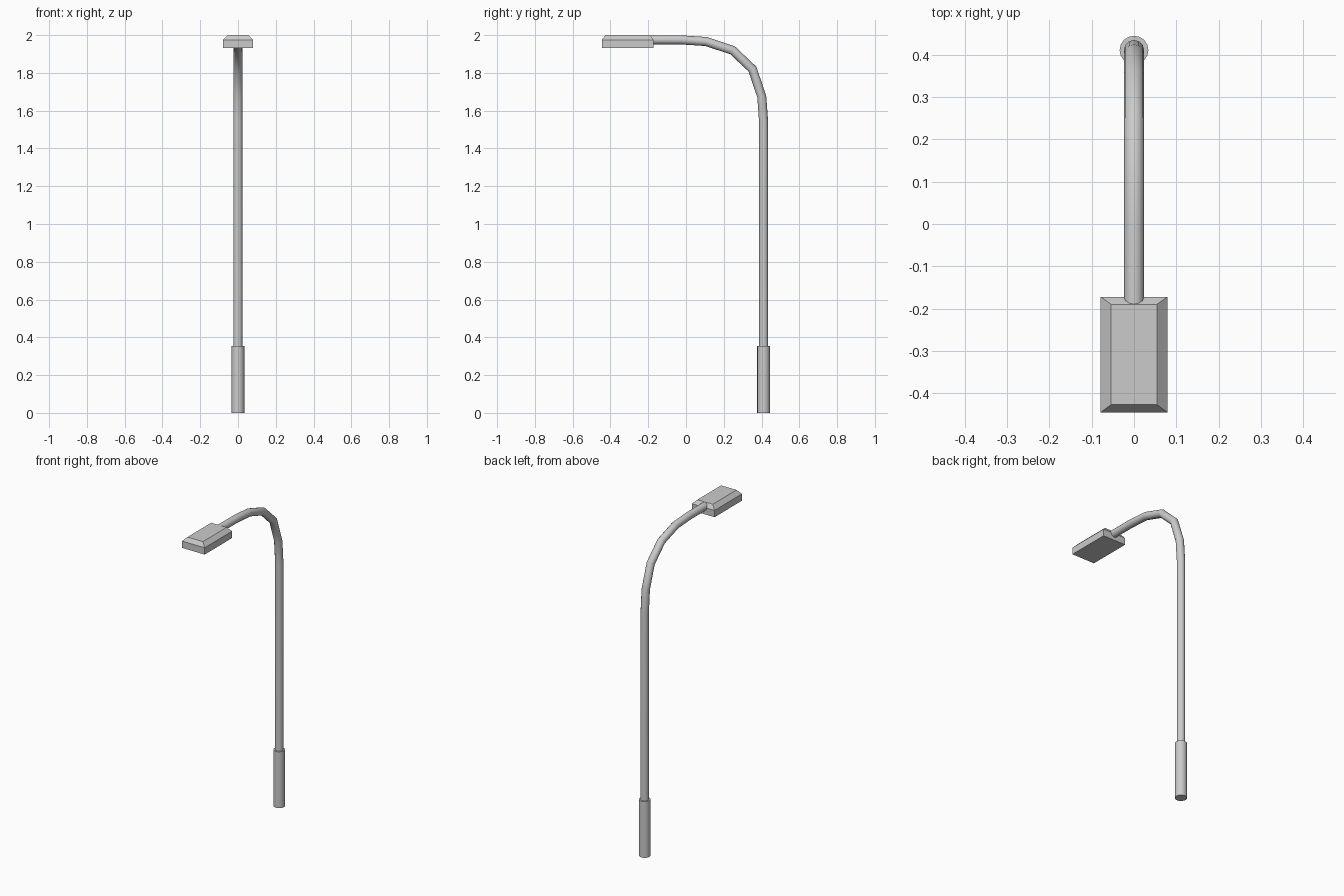
import bpy, bmesh
from math import radians

if "Cube" in bpy.data.objects:
    bpy.data.objects.remove(bpy.data.objects["Cube"])

POLE_Y = 0.411

# Base sleeve
bpy.ops.mesh.primitive_cylinder_add(vertices=16, radius=0.034, depth=0.355,
                                    location=(0, POLE_Y, 0.1775))
base = bpy.context.object
base.name = "base_sleeve"
bpy.ops.object.shade_smooth_by_angle(angle=radians(40))

# Pole and curved arm: one tube along a faceted path (y, z)
path = [(POLE_Y, 0.30), (POLE_Y, 1.54), (0.401, 1.675), (0.352, 1.82),
        (0.246, 1.92), (0.106, 1.966), (-0.03, 1.975), (-0.20, 1.975)]
curve = bpy.data.curves.new("pole_and_arm", "CURVE")
curve.dimensions = "3D"
curve.bevel_depth = 0.024
curve.bevel_resolution = 4
curve.use_fill_caps = True
spline = curve.splines.new("POLY")
spline.points.add(len(path) - 1)
for p, (y, z) in zip(spline.points, path):
    p.co = (0, y, z, 1)
pole = bpy.data.objects.new("pole_and_arm", curve)
bpy.context.collection.objects.link(pole)
bpy.ops.object.select_all(action="DESELECT")
pole.select_set(True)
bpy.context.view_layer.objects.active = pole
bpy.ops.object.convert(target="MESH")
bpy.ops.object.shade_smooth_by_angle(angle=radians(40))

# Lamp head: box with a chamfered lid, lofted from three rectangles
bm = bmesh.new()
rings = []
for hx, y0, y1, z in [(0.079, -0.445, -0.172, 1.932),
                      (0.079, -0.445, -0.172, 1.975),
                      (0.054, -0.427, -0.190, 2.0)]:
    rings.append([bm.verts.new((x, y, z)) for x, y in
                  [(-hx, y0), (hx, y0), (hx, y1), (-hx, y1)]])
for lo, hi in zip(rings, rings[1:]):
    for i in range(4):
        j = (i + 1) % 4
        bm.faces.new((lo[i], lo[j], hi[j], hi[i]))
bm.faces.new(rings[0][::-1])
bm.faces.new(rings[-1])
mesh = bpy.data.meshes.new("lamp_head")
bm.to_mesh(mesh)
bm.free()
bpy.context.collection.objects.link(bpy.data.objects.new("lamp_head", mesh))
